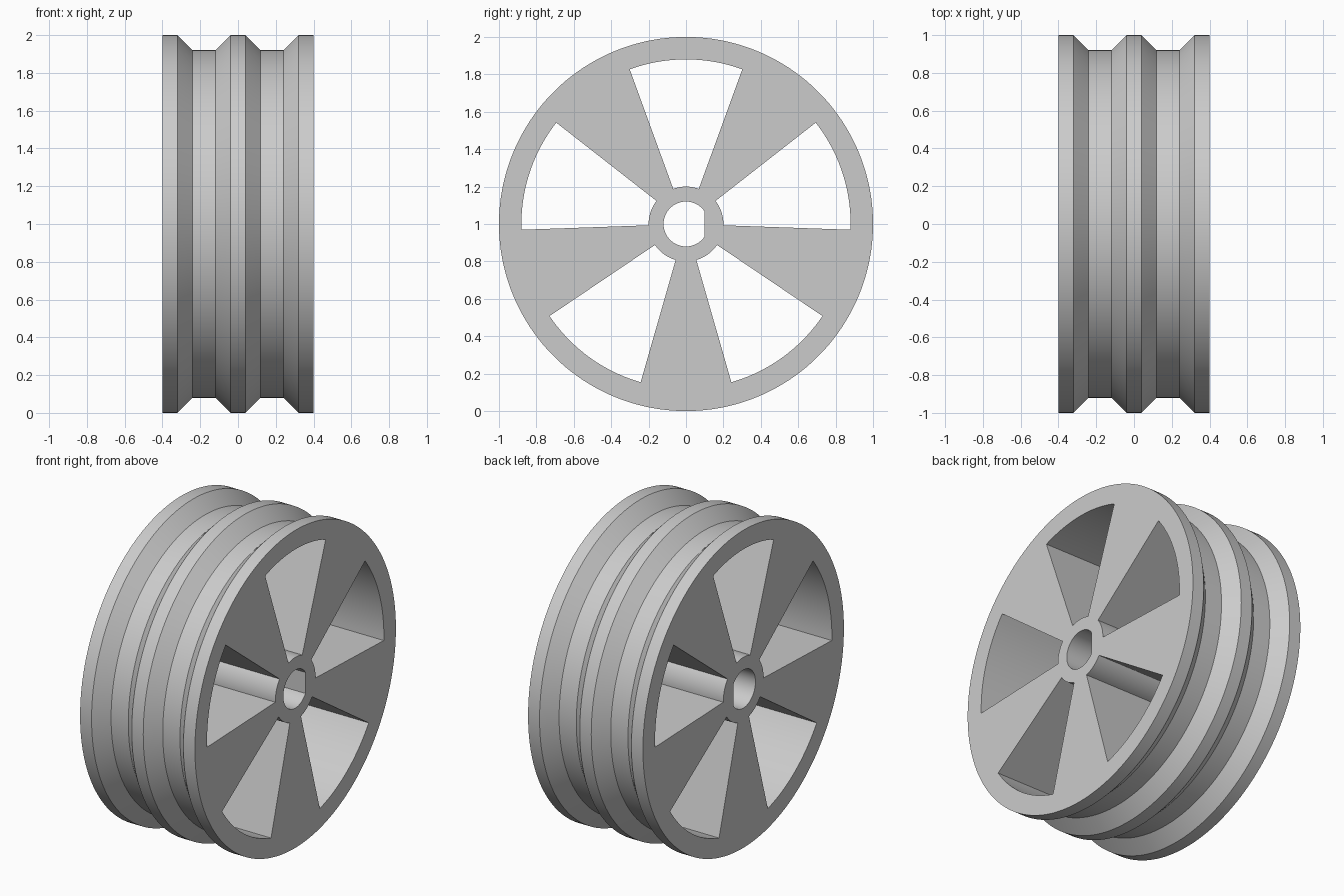
import bpy
import bmesh
from math import cos, sin, radians, acos, degrees

cube = bpy.data.objects.get("Cube")
if cube:
    bpy.data.objects.remove(cube)

grey = bpy.data.materials.new("plain_grey")
grey.use_nodes = True
grey.diffuse_color = (0.6, 0.6, 0.6, 1)
grey.node_tree.nodes["Principled BSDF"].inputs["Base Color"].default_value = (0.6, 0.6, 0.6, 1)


def new_object(name, bm):
    bmesh.ops.recalc_face_normals(bm, faces=bm.faces)
    mesh = bpy.data.meshes.new(name)
    bm.to_mesh(mesh)
    bm.free()
    mesh.materials.append(grey)
    obj = bpy.data.objects.new(name, mesh)
    bpy.context.collection.objects.link(obj)
    obj.location.z = 1
    return obj


def arc(radius, start, end, steps):
    angles = [radians(start + (end - start) * i / steps) for i in range(steps + 1)]
    return [(radius * cos(a), radius * sin(a)) for a in angles]


def prism(name, outline, x0, x1):
    """Solid with a YZ outline, running along the axle."""
    bm = bmesh.new()
    face = bm.faces.new([bm.verts.new((x0, y, z)) for y, z in outline])
    side = bmesh.ops.extrude_face_region(bm, geom=[face])["geom"]
    moved = [v for v in side if isinstance(v, bmesh.types.BMVert)]
    bmesh.ops.translate(bm, verts=moved, vec=(x1 - x0, 0, 0))
    return new_object(name, bm)


def cut(target, cutter):
    cutter.hide_render = True
    mod = target.modifiers.new("cut", 'BOOLEAN')
    mod.operation = 'DIFFERENCE'
    mod.solver = 'EXACT'
    mod.object = cutter
    bpy.context.view_layer.objects.active = target
    bpy.ops.object.modifier_apply(modifier=mod.name)
    bpy.data.objects.remove(cutter)


# Wheel body: double-grooved rim profile turned around the axle
SEGMENTS = 180
half = [(0.04, 1), (0.12, 0.92), (0.24, 0.92), (0.32, 1), (0.4, 1)]
profile = [(-x, r) for x, r in reversed(half)] + half
bm = bmesh.new()
rings = [[bm.verts.new((x, y * r, z * r)) for y, z in arc(1, 0, 360, SEGMENTS)[:-1]]
         for x, r in profile]
for a, b in zip(rings, rings[1:]):
    for i in range(SEGMENTS):
        j = (i + 1) % SEGMENTS
        bm.faces.new((a[i], a[j], b[j], b[i]))
bm.faces.new(rings[0])
bm.faces.new(rings[-1])
wheel = new_object("wheel", bm)

# Five openings between the spokes
for k in range(5):
    mid = 90 + 72 * k
    outline = arc(0.88, mid - 20, mid + 20, 20) + arc(0.2, mid + 20, mid - 20, 20)
    cut(wheel, prism("opening_cutter", outline, -0.5, 0.5))

# Axle bore with one flat side
flat = degrees(acos(0.1 / 0.12))
cut(wheel, prism("bore_cutter", arc(0.12, flat, 360 - flat, 60), -0.5, 0.5))

# Smooth curved surfaces, crisp corners
wheel.select_set(True)
bpy.context.view_layer.objects.active = wheel
bpy.ops.object.shade_smooth_by_angle(angle=radians(25))
